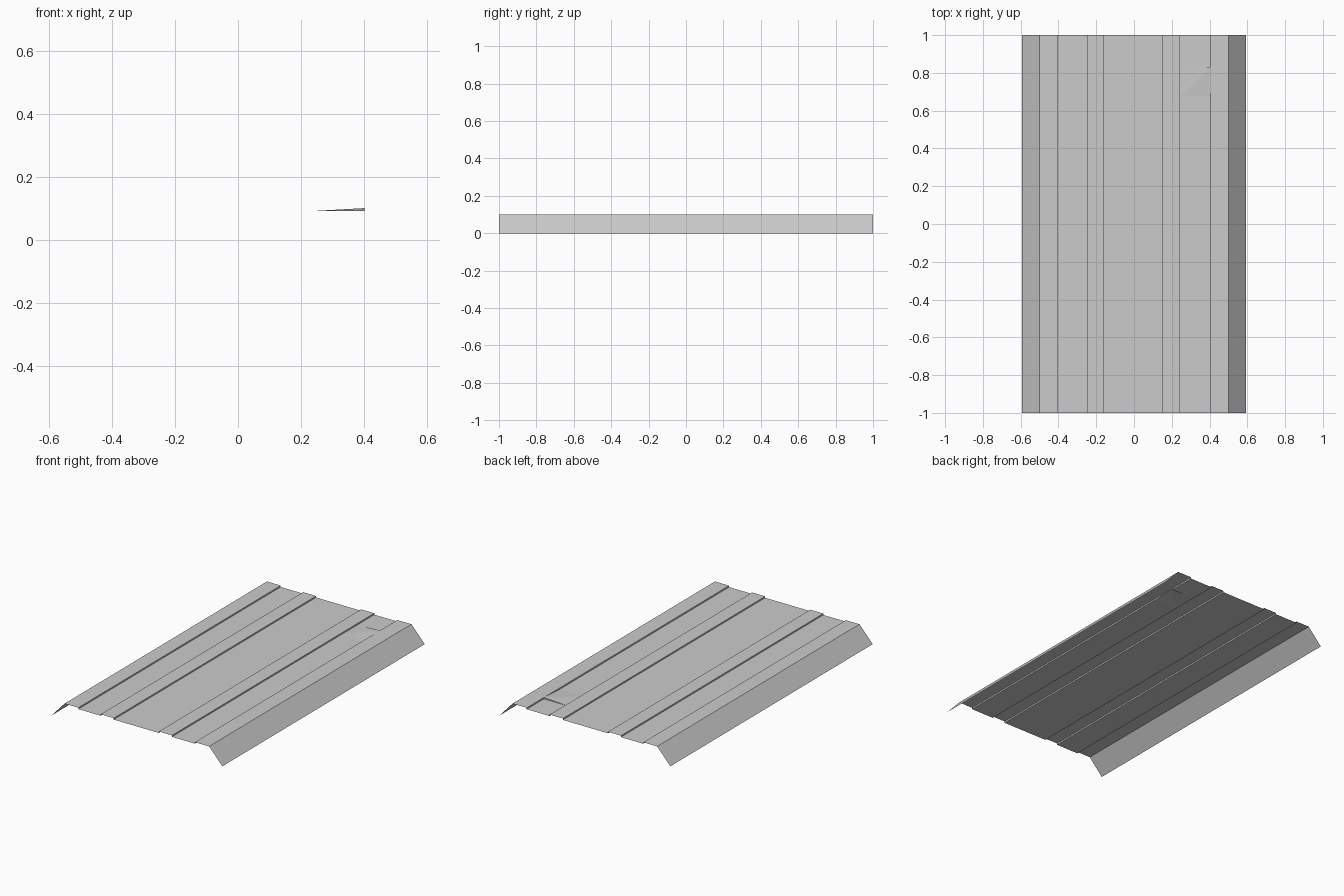
import bpy, bmesh

if "Cube" in bpy.data.objects:
    bpy.data.objects.remove(bpy.data.objects["Cube"])

HI, LO = 0.10, 0.091            # rib and valley heights
Y0, Y1 = -1.0, 1.0              # sheet ends
D0, D1 = 0.675, 0.83            # y range of the dent
RIBS = [(-0.50, -0.405), (-0.25, -0.16), (0.152, 0.243), (0.402, 0.50)]

# cross-section of the folded sheet: flap, ribs with small steps, flap
profile = [(-0.592, 0.0)]
for i, (a, b) in enumerate(RIBS):
    if i > 0:
        profile.append((a, LO))
    profile += [(a, HI), (b, HI)]
    if i < len(RIBS) - 1:
        profile.append((b, LO))
profile.append((0.592, 0.0))

VX0, VX1 = RIBS[2][1], RIBS[3][0]   # valley that holds the dent


def add_face(bm, pts):
    bm.faces.new([bm.verts.new(p) for p in pts])


def strip(bm, p, q, ya, yb):
    add_face(bm, [(p[0], ya, p[1]), (q[0], ya, q[1]), (q[0], yb, q[1]), (p[0], yb, p[1])])


bm = bmesh.new()
for p, q in zip(profile, profile[1:]):
    dented = p[0] >= VX0 and q[0] <= VX1 and (p[1] == LO)
    if dented:
        strip(bm, p, q, Y0, D0)
        strip(bm, p, q, D1, Y1)
    else:
        strip(bm, p, q, Y0, Y1)

# dented patch: one corner lifted to rib height, split along the diagonal
low, front, left = (VX0, D0, LO), (VX1, D0, LO), (VX0, D1, LO)
peak, back = (VX1, D1, HI), (VX1, D1, LO)
add_face(bm, [low, front, peak])
add_face(bm, [low, peak, left])
add_face(bm, [left, peak, back])                  # torn back edge
add_face(bm, [front, (VX1, D0, HI), peak])        # remaining step

bmesh.ops.remove_doubles(bm, verts=bm.verts, dist=0.0005)
mesh = bpy.data.meshes.new("ribbed_sheet")
bm.to_mesh(mesh)
bm.free()
sheet = bpy.data.objects.new("ribbed_sheet", mesh)
bpy.context.collection.objects.link(sheet)
